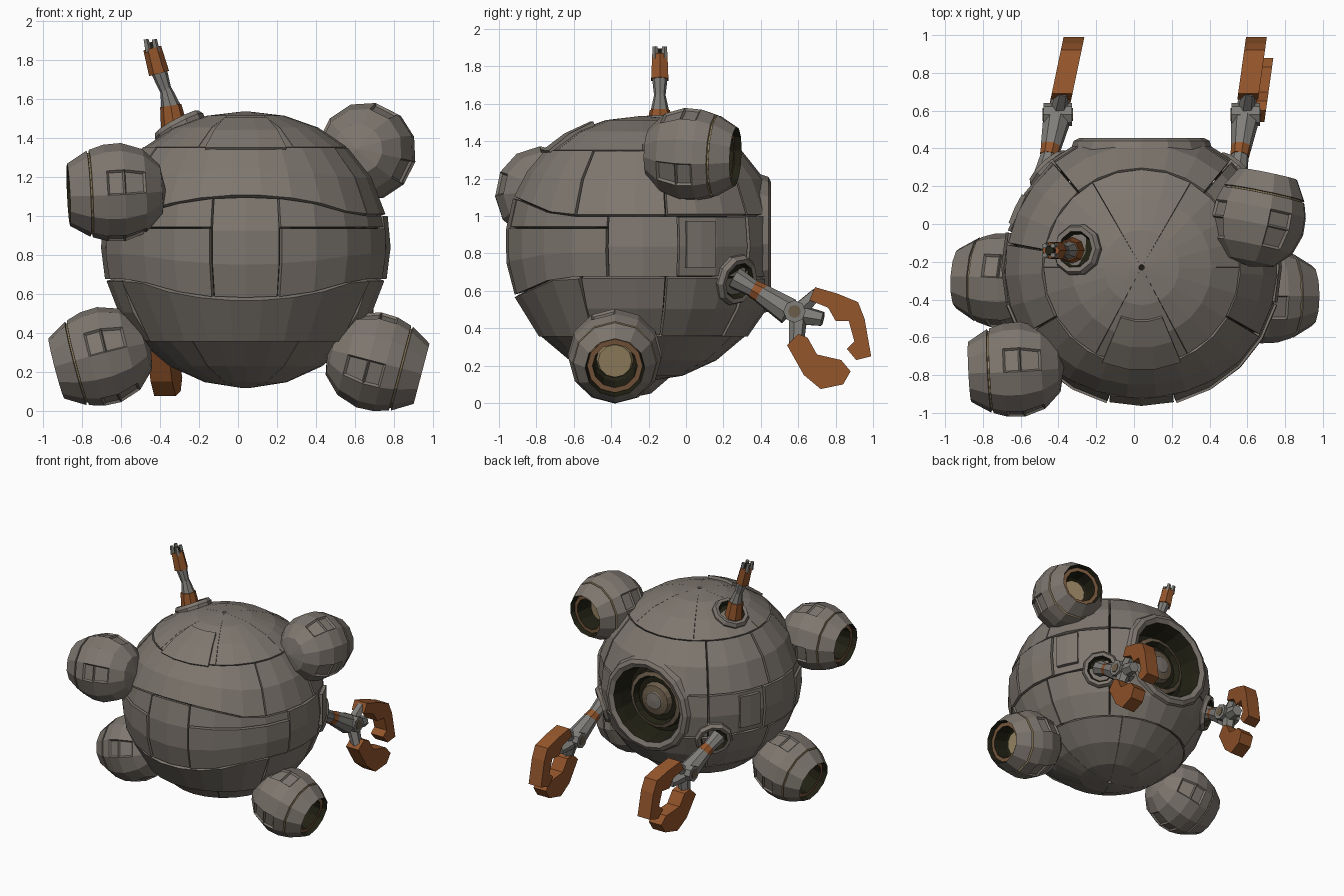
import bpy, bmesh, math
from mathutils import Vector

if "Cube" in bpy.data.objects:
    bpy.data.objects.remove(bpy.data.objects["Cube"])

def material(name, rgb):
    m = bpy.data.materials.new(name)
    m.diffuse_color = (*rgb, 1)
    m.use_nodes = True
    m.node_tree.nodes["Principled BSDF"].inputs["Base Color"].default_value = m.diffuse_color
    return m

HULL = material("hull grey", (0.21, 0.185, 0.16))
DARK = material("dark interior", (0.016, 0.015, 0.007))
ORANGE = material("rust orange", (0.29, 0.09, 0.024))
TAN = material("tan glow", (0.33, 0.25, 0.13))
STEEL = material("steel grey", (0.21, 0.205, 0.19))
BRONZE = material("bronze", (0.15, 0.11, 0.07))
BROWN = material("nozzle brown", (0.20, 0.105, 0.05))

C = Vector((0.04, -0.23, 0.85))     # centre of the round body
R = 0.735

def finish(name, bm, mats):
    me = bpy.data.meshes.new(name)
    bm.to_mesh(me)
    bm.free()
    ob = bpy.data.objects.new(name, me)
    bpy.context.collection.objects.link(ob)
    for m in mats:
        me.materials.append(m)
    return ob

def direction(lon, lat):
    a, b = math.radians(lon), math.radians(lat)
    return Vector((math.sin(a) * math.cos(b), -math.cos(a) * math.cos(b), math.sin(b)))

def shell(d, rad):
    """point on the body, slightly flattened at the top"""
    return C + rad * d - Vector((0, 0, 0.05 * max(0, d.z) ** 3))

def lathe(name, profile, loc, axis, sides, panels=()):
    """profile rows: radius, height, material of the step leading to this row"""
    bm = bmesh.new()
    q = Vector((0, 0, 1)).rotation_difference(Vector(axis).normalized())
    mats = []
    for row in profile:
        if row[2] not in mats:
            mats.append(row[2])
    rings = []
    for r, h, _ in profile:
        rings.append([bm.verts.new(q @ Vector((r * math.cos(2 * math.pi * k / sides),
                      r * math.sin(2 * math.pi * k / sides), h)) + Vector(loc)) for k in range(sides)])
    chosen = []
    for j in range(1, len(rings)):
        for k in range(sides):
            n = (k + 1) % sides
            f = bm.faces.new((rings[j-1][k], rings[j-1][n], rings[j][n], rings[j][k]))
            f.material_index = mats.index(profile[j][2])
            if j in panels and k % 3 == 0:
                chosen.append(f)
    bmesh.ops.remove_doubles(bm, verts=bm.verts, dist=0.0005)
    bmesh.ops.recalc_face_normals(bm, faces=bm.faces)
    if chosen:
        bmesh.ops.inset_individual(bm, faces=[f for f in chosen if f.is_valid], thickness=0.014, depth=-0.012)
    return finish(name, bm, mats)

def rod(name, p, q, r1, r2, mat, sides=8):
    p, q = Vector(p), Vector(q)
    L = (q - p).length
    return lathe(name, [(0, 0, mat), (r1, 0, mat), (r2, L, mat), (0, L, mat)], p, q - p, sides)

# ---- body: bands of curved plates with open seams over a dark core ----
def bend(lon):
    return 8 * min(1, abs((lon + 180) % 360 - 180) / 50) ** 2

def smile(lon):
    return bend(lon) - 22

def arch(lon):
    return 20 - bend(lon)

def plates(name, lons, low, high, lift=(0, 0.008), gap=0.5, thick=0.035):
    bm = bmesh.new()
    for n, (a, b) in enumerate(zip(lons, lons[1:])):
        rad = R + lift[n % len(lift)]
        nu = max(2, round((b - a) / 14))
        mid = (a + b) / 2
        nv = max(1, round((high(mid) - low(mid)) / 14))
        grid = []
        for i in range(nu + 1):
            lon = a + gap + (b - a - 2 * gap) * i / nu
            lo, hi = low(lon) + gap, high(lon) - gap
            grid.append([bm.verts.new(shell(direction(lon, lo + (hi - lo) * j / nv), rad)) for j in range(nv + 1)])
        for i in range(nu):
            for j in range(nv):
                bm.faces.new((grid[i][j], grid[i+1][j], grid[i+1][j+1], grid[i][j+1]))
    # flat cut at the back for the eye
    bmesh.ops.bisect_plane(bm, geom=bm.verts[:] + bm.edges[:] + bm.faces[:],
                           plane_co=(0, 0.42, 0), plane_no=(0, 1, 0), clear_outer=True)
    ob = finish(name, bm, [HULL])
    mod = ob.modifiers.new("thickness", 'SOLIDIFY')
    mod.thickness = thick
    mod.offset = -1
    return ob

plates("belly_plates", [-150, -90, -30, 30, 90, 150, 210], lambda l: -89, lambda l: -42, (0,), 0.2)
plates("jaw_plates", [-62, 62, 100, 140, 220, 260, 298], lambda l: -42, smile, (0.012, 0, 0.004))
plates("middle_plates", [75, 105, 140, 220, 255, 285], smile, arch, (0.008, 0.0))
plates("visor_plate", [-14, 14], smile, arch, (0.002,))
for s, side in ((1, "right"), (-1, "left")):
    a, b = sorted((s * 14, s * 75))
    plates(side + "_cheek_plate", [a, b], smile, lambda l: 7, (0.012,))
    plates(side + "_visor_wing", [a, b], lambda l: 7, arch, (0.0,), 0.3)
    a, b = sorted((s * 108, s * 122))
    plates(side + "_hatch", [a, b], lambda l: -10, lambda l: 10, (0.018,))
plates("brow_plates", [-60, 60, 100, 140, 220, 260, 300], arch, lambda l: 45, (0.004, 0, 0.006))
plates("crown_plates", [-28, 28, 90, 150, 210, 270, 332], lambda l: 45, lambda l: 89, (0,), 0.15)
plates("forehead_panel", [-23, 23], lambda l: 43, lambda l: 68, (0.016,))

bm = bmesh.new()
bmesh.ops.create_uvsphere(bm, u_segments=24, v_segments=16, radius=0.69)
for v in bm.verts:
    v.co = shell(v.co.normalized(), 0.69)
bmesh.ops.bisect_plane(bm, geom=bm.verts[:] + bm.edges[:] + bm.faces[:],
                       plane_co=(0, 0.22, 0), plane_no=(0, 1, 0), clear_outer=True)
finish("dark_core", bm, [DARK])

# ---- recessed round eye at the back ----
lathe("eye", [(0, 0.42, DARK), (0.36, 0.42, DARK), (0.375, 0.625, HULL), (0.36, 0.67, HULL),
              (0.33, 0.685, HULL), (0.295, 0.67, HULL), (0.28, 0.61, DARK), (0.265, 0.5, DARK),
              (0.23, 0.5, DARK), (0.22, 0.56, DARK), (0.19, 0.57, BRONZE), (0.17, 0.53, DARK),
              (0.13, 0.53, DARK), (0.115, 0.57, BRONZE), (0.07, 0.58, BRONZE),
              (0.065, 0.585, HULL), (0, 0.59, HULL)], C, (0, 1, 0), 16)

# ---- four round thrusters ----
thruster = [(0, -0.25, HULL), (0.13, -0.225, HULL), (0.215, -0.14, HULL), (0.252, -0.03, HULL),
            (0.248, 0.06, HULL), (0.225, 0.135, HULL), (0.21, 0.137, TAN), (0.21, 0.144, TAN),
            (0.222, 0.147, HULL), (0.175, 0.225, HULL), (0.16, 0.25, HULL), (0.15, 0.20, DARK),
            (0.148, 0.215, BROWN), (0.12, 0.215, BROWN), (0.115, 0.10, DARK), (0.10, 0.08, DARK),
            (0.09, 0.11, TAN), (0, 0.11, TAN)]
for name, loc, axis in (("upper_left_thruster", (-0.62, -0.77, 1.12), (-1, -0.05, -0.05)),
                        ("lower_left_thruster", (-0.69, -0.30, 0.28), (-0.95, 0.05, -0.25)),
                        ("upper_right_thruster", (0.66, 0.02, 1.33), (0.2, 0.97, -0.05)),
                        ("lower_right_thruster", (0.70, -0.38, 0.253), (0.95, 0, -0.25))):
    lathe(name, thruster, loc, axis, 12, panels=(3, 4))

# ---- sockets where the limbs leave the body ----
def socket(name, lim):
    d = (Vector(lim) - C).normalized()
    lathe(name, [(0, -0.08, DARK), (0.13, -0.08, DARK), (0.14, 0.0, HULL), (0.125, 0.025, HULL),
                 (0.10, 0.022, HULL), (0.085, -0.01, DARK), (0, -0.01, DARK)], shell(d, R), d, 10)

# ---- claw arms: side profiles given as (y, z) ----
UPPER = [(0.66, 0.55), (0.69, 0.62), (0.81, 0.585), (0.92, 0.54), (0.955, 0.45), (0.99, 0.25),
         (0.91, 0.23), (0.86, 0.29), (0.90, 0.33), (0.87, 0.44), (0.80, 0.44), (0.76, 0.51)]
LOWER = [(0.54, 0.31), (0.60, 0.37), (0.65, 0.35), (0.70, 0.26), (0.83, 0.23), (0.88, 0.17),
         (0.84, 0.10), (0.72, 0.075), (0.63, 0.15)]

def finger(name, outline, xat, half):
    bm = bmesh.new()
    f = bm.faces.new([bm.verts.new((xat(y) - half, y, z)) for y, z in outline])
    ext = bmesh.ops.extrude_face_region(bm, geom=[f])
    bmesh.ops.translate(bm, vec=(2 * half, 0, 0),
                        verts=[v for v in ext["geom"] if isinstance(v, bmesh.types.BMVert)])
    bmesh.ops.recalc_face_normals(bm, faces=bm.faces)
    finish(name, bm, [ORANGE])

for side, x0, slope, shift in (("left", -0.45, 0.21, 0.0), ("right", 0.56, 0.14, 0.05)):
    xat = lambda y: x0 + slope * (y - 0.36)
    xlow = lambda y: x0 + slope * (y - 0.36) + shift
    P = lambda y, z, dx=0: (xat(y) + dx, y, z)
    socket(side + "_arm_socket", (x0, 0.29, 0.65))
    rod(side + "_arm_root", P(0.26, 0.67), P(0.37, 0.605), 0.06, 0.045, STEEL)
    rod(side + "_arm_cuff", P(0.36, 0.61), P(0.41, 0.583), 0.05, 0.055, ORANGE)
    rod(side + "_forearm", P(0.40, 0.587), P(0.55, 0.49), 0.055, 0.075, STEEL)
    rod(side + "_wrist_joint", P(0.58, 0.49, -0.075), P(0.58, 0.49, 0.075), 0.06, 0.06, STEEL)
    rod(side + "_wrist_cap", P(0.58, 0.49, -0.08), P(0.58, 0.49, 0.08), 0.035, 0.035, BRONZE)
    rod(side + "_palm", P(0.57, 0.48), P(0.73, 0.45), 0.06, 0.04, STEEL, 6)
    rod(side + "_upper_knuckle", P(0.61, 0.50), P(0.70, 0.585), 0.045, 0.035, STEEL, 6)
    rod(side + "_lower_knuckle", P(0.60, 0.47), (xlow(0.59), 0.59, 0.32), 0.05, 0.04, STEEL, 6)
    finger(side + "_upper_finger", UPPER, xat, 0.055)
    finger(side + "_lower_finger", LOWER, xlow, 0.055)

# ---- thin arm standing on top, folded shut ----
socket("top_arm_socket", (-0.29, -0.14, 1.47))
rod("top_arm_cuff", (-0.325, -0.14, 1.44), (-0.345, -0.14, 1.565), 0.07, 0.055, ORANGE)
rod("top_arm_lower_rod", (-0.345, -0.14, 1.56), (-0.37, -0.14, 1.65), 0.05, 0.03, STEEL)
rod("top_arm_upper_rod", (-0.37, -0.14, 1.64), (-0.405, -0.14, 1.74), 0.03, 0.042, STEEL)
rod("top_arm_sleeve", (-0.405, -0.14, 1.73), (-0.44, -0.14, 1.86), 0.053, 0.047, ORANGE, 6)
rod("top_arm_tip_core", (-0.438, -0.14, 1.85), (-0.448, -0.14, 1.89), 0.03, 0.025, DARK, 6)
for k in range(4):
    a = math.pi / 4 + k * math.pi / 2
    dx, dy = 0.03 * math.cos(a), 0.035 * math.sin(a)
    rod("top_arm_prong_%d" % (k + 1), (-0.438 + dx, -0.14 + dy, 1.84), (-0.452 + dx, -0.14 + dy, 1.905),
        0.018, 0.014, STEEL, 5)
